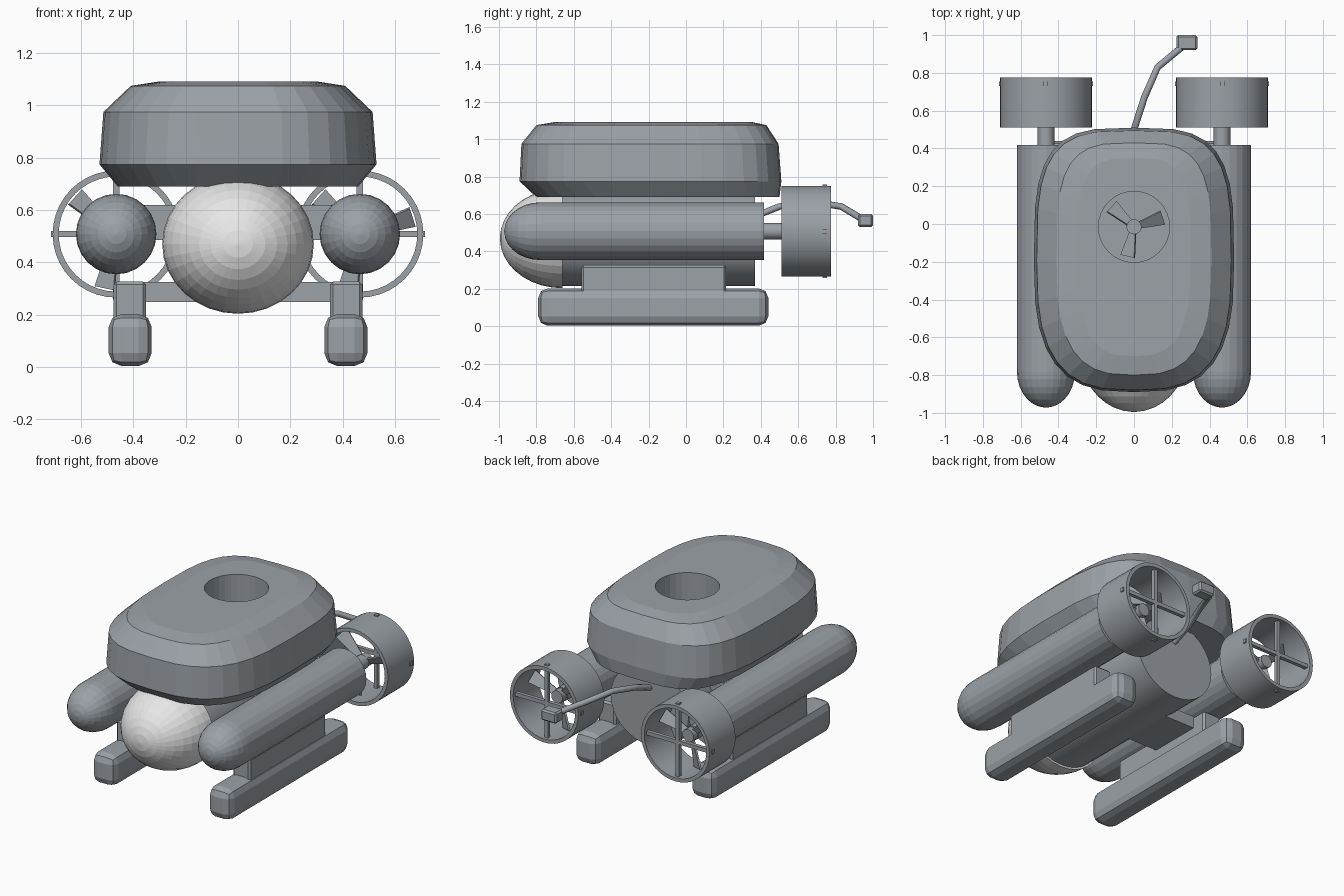
import bpy, bmesh, math
from mathutils import Vector, Matrix

cube = bpy.data.objects.get("Cube")
if cube:
    bpy.data.objects.remove(cube, do_unlink=True)


def material(name, rgb):
    m = bpy.data.materials.new(name)
    m.use_nodes = True
    color = (*rgb, 1)
    m.diffuse_color = color
    m.node_tree.nodes["Principled BSDF"].inputs["Base Color"].default_value = color
    return m


GREY = material("slate grey", (0.33, 0.36, 0.39))
PALE = material("pale dome", (0.8, 0.8, 0.8))


def finish(name, bm, mat=GREY, smooth=None):
    bmesh.ops.recalc_face_normals(bm, faces=bm.faces)
    mesh = bpy.data.meshes.new(name)
    bm.to_mesh(mesh)
    bm.free()
    mesh.materials.append(mat)
    ob = bpy.data.objects.new(name, mesh)
    bpy.context.collection.objects.link(ob)
    if smooth:
        bpy.ops.object.select_all(action="DESELECT")
        ob.select_set(True)
        bpy.context.view_layer.objects.active = ob
        bpy.ops.object.shade_smooth_by_angle(angle=math.radians(smooth))
    return ob


def loft(name, rings, closed=False, mat=GREY, smooth=None):
    """Skin a list of point rings; cap the ends unless the loop is closed."""
    bm = bmesh.new()
    loops = [[bm.verts.new(p) for p in ring] for ring in rings]
    pairs = list(zip(loops, loops[1:]))
    if closed:
        pairs.append((loops[-1], loops[0]))
    else:
        bm.faces.new(loops[0])
        bm.faces.new(loops[-1])
    n = len(loops[0])
    for a, b in pairs:
        for i in range(n):
            j = (i + 1) % n
            bm.faces.new((a[i], a[j], b[j], b[i]))
    return finish(name, bm, mat, smooth)


def lathe(name, profile, center, n=32, squash=1, **options):
    """Rings of (y, radius) about an axis along y."""
    cx, cz = center
    angles = [math.tau * i / n for i in range(n)]
    rings = [[(cx + r * math.cos(a), y, cz + r * squash * math.sin(a)) for a in angles]
             for y, r in profile]
    return loft(name, rings, **options)


def box(name, low, high, bevel=0, segments=1):
    low, high = Vector(low), Vector(high)
    bm = bmesh.new()
    bmesh.ops.create_cube(bm, size=1)
    bmesh.ops.scale(bm, vec=high - low, verts=bm.verts)
    bmesh.ops.translate(bm, vec=(low + high) / 2, verts=bm.verts)
    if bevel:
        bmesh.ops.bevel(bm, geom=bm.edges[:], offset=bevel, segments=segments,
                        profile=0.5, affect="EDGES")
    return finish(name, bm)


def dome(y0, length, radius, steps):
    """Profile of a rounded nose from its tip to its full radius."""
    turns = [math.pi / 2 * (i + 0.15) / (steps + 0.15) for i in range(steps + 1)]
    return [(y0 - length * math.cos(t), radius * math.sin(t)) for t in turns]


def fan(name, matrix, reach):
    """Hub with three pitched blades that widen outward, turning about z."""
    bm = bmesh.new()
    bmesh.ops.create_cone(bm, cap_ends=True, segments=16, radius1=0.04, radius2=0.04, depth=0.07)
    for degrees in (18, 138, 258):
        spin = Matrix.Rotation(math.radians(degrees), 4, "Z")
        pitch = Matrix.Rotation(math.radians(30), 4, "X")
        blade = bmesh.ops.create_cube(bm, size=1)["verts"]
        for v in blade:
            tip = v.co.x > 0
            local = Vector((reach if tip else 0.025, v.co.y * (0.085 if tip else 0.035), v.co.z * 0.012))
            v.co = spin @ pitch @ local
    bm.transform(matrix)
    return finish(name, bm)


# Float hull: rounded rectangular levels, then down into the vertical thruster well
N = 32


def hull_level(z, half, front, back):
    mid, depth = (front + back) / 2, (back - front) / 2
    ring = []
    for i in range(N):
        a = math.tau * i / N
        c, s = math.cos(a), math.sin(a)
        power = 2 / (3.5 if s > 0 else 2.9)
        ring.append((half * math.copysign(abs(c) ** power, c),
                     mid + depth * math.copysign(abs(s) ** power, s), z))
    return ring


def well_level(z):
    return [(0.188 * math.cos(math.tau * i / N), -0.015 + 0.188 * math.sin(math.tau * i / N), z)
            for i in range(N)]


levels = [(0.69, 0.46, -0.80, 0.50), (0.775, 0.53, -0.89, 0.51), (0.975, 0.515, -0.88, 0.495),
          (1.075, 0.41, -0.80, 0.43), (1.092, 0.30, -0.70, 0.35)]
loft("float_hull", [hull_level(*lv) for lv in levels] + [well_level(1.092), well_level(0.735)])
fan("vertical_fan", Matrix.Translation((0, -0.015, 0.80)), 0.16)

# Pressure body and viewing dome
lathe("pressure_body", [(-0.66, 0.277), (0.37, 0.277)], (0, 0.47), squash=0.92, smooth=30)
lathe("viewing_dome", dome(-0.66, 0.335, 0.29, 9), (0, 0.47), squash=0.92, mat=PALE)

# Sensor arm at the stern
path = [(0, 0.35, 0.58), (0, 0.50, 0.64), (0.055, 0.67, 0.665), (0.125, 0.83, 0.64), (0.27, 0.95, 0.568)]
rings = []
for i, p in enumerate(path):
    along = (Vector(path[min(i + 1, 4)]) - Vector(path[max(i - 1, 0)])).normalized()
    side = along.cross(Vector((0, 0, 1))).normalized()
    up = side.cross(along)
    rings.append([Vector(p) + 0.018 * (side * math.cos(math.tau * k / 10) + up * math.sin(math.tau * k / 10))
                  for k in range(10)])
loft("sensor_arm", rings, smooth=40)
box("sensor_head", (0.225, 0.92, 0.53), (0.335, 1.0, 0.60), 0.01)

# Paired parts on both sides
for label, s in (("left", 1), ("right", -1)):
    x, z = s * 0.466, 0.508

    def span(name, x0, x1, y0, y1, z0, z1, *bevel):
        a, b = sorted((s * x0, s * x1))
        return box(f"{label}_{name}", (a, y0, z0), (b, y1, z1), *bevel)

    lathe(f"{label}_side_pod", dome(-0.78, 0.192, 0.154, 7) + [(0.418, 0.154)], (x, z), n=24)
    lathe(f"{label}_thruster_shaft", [(0.40, 0.045), (0.60, 0.045)], (x, z), n=16, smooth=40)
    lathe(f"{label}_thruster_duct", [(0.51, 0.243), (0.775, 0.243), (0.775, 0.22), (0.51, 0.22)],
          (x, z), n=40, closed=True, smooth=30)
    turn = Matrix.Translation((x, 0.61, z)) @ Matrix.Rotation(math.pi / 2, 4, "X")
    fan(f"{label}_thruster_fan", turn, 0.212)

    # Crossed guard bars poking through the duct
    box(f"{label}_guard_bar_flat", (x - 0.25, 0.73, z - 0.012), (x + 0.25, 0.754, z + 0.012))
    box(f"{label}_guard_bar_upright", (x - 0.012, 0.73, z - 0.25), (x + 0.012, 0.754, z + 0.25))

    # Pod brace, skid brace, skid plate and skid
    span("pod_brace", 0.15, 0.42, -0.22, 0.12, 0.485, 0.62)
    span("skid_brace", 0.0, 0.37, -0.22, 0.12, 0.248, 0.325)
    span("skid_plate", 0.352, 0.476, -0.56, 0.215, 0.17, 0.327, 0.012)
    span("skid", 0.33, 0.495, -0.79, 0.44, 0.003, 0.202, 0.05, 2)
